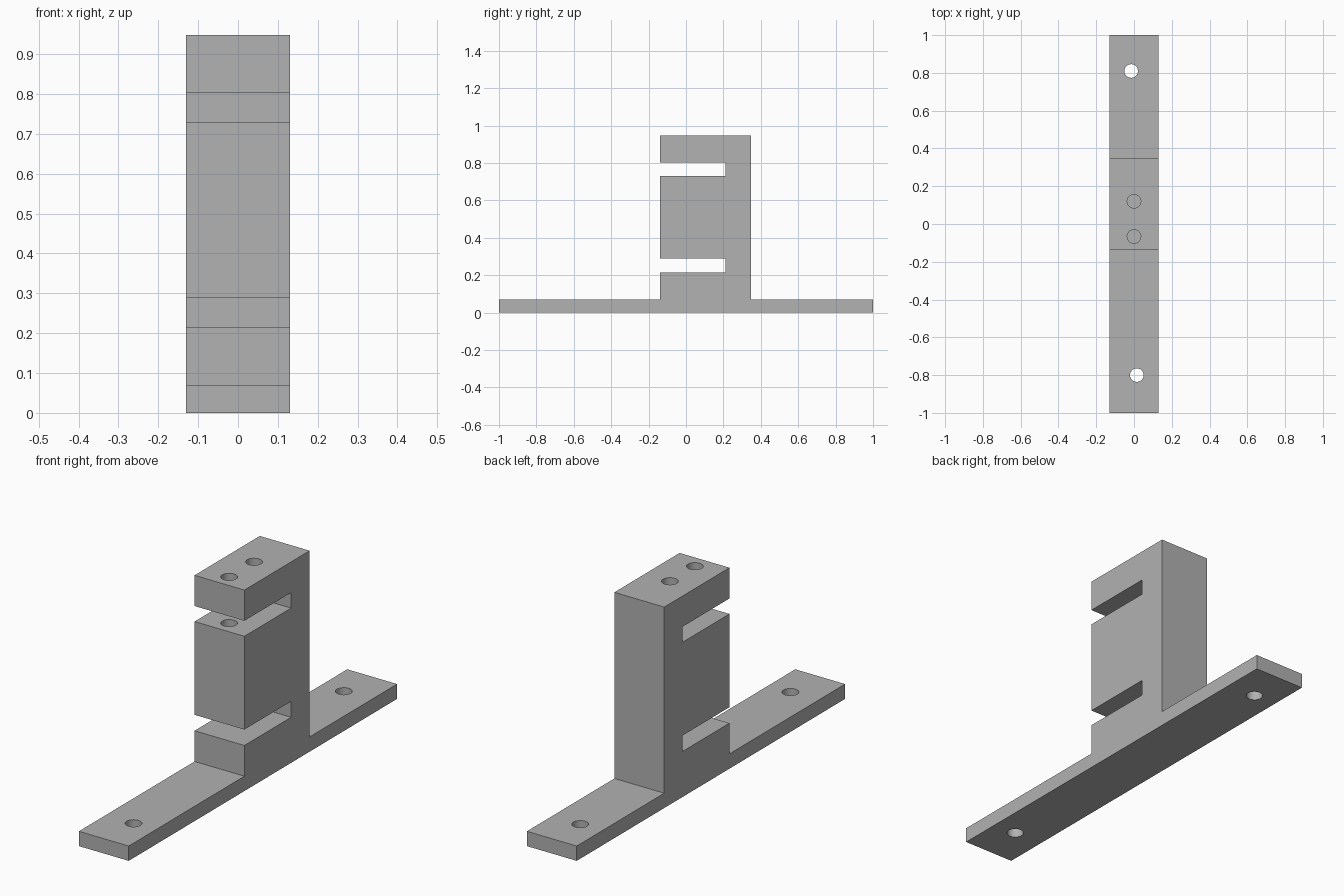
import bpy
import bmesh

cube = bpy.data.objects.get("Cube")
if cube:
    bpy.data.objects.remove(cube, do_unlink=True)

HALF_WIDTH = 0.13
BASE_TOP, TOP = 0.07, 0.948
FRONT, BACK, SLOT_END = -0.138, 0.348, 0.21
SLOTS = [(0.215, 0.29), (0.73, 0.803)]
HOLE_RADIUS = 0.036

grey = bpy.data.materials.new("mid grey")
grey.use_nodes = True
colour = (0.445, 0.445, 0.445, 1)
grey.diffuse_color = colour
grey.node_tree.nodes["Principled BSDF"].inputs["Base Color"].default_value = colour


def add_object(name, bm):
    bmesh.ops.recalc_face_normals(bm, faces=bm.faces)
    mesh = bpy.data.meshes.new(name)
    bm.to_mesh(mesh)
    bm.free()
    mesh.materials.append(grey)
    obj = bpy.data.objects.new(name, mesh)
    bpy.context.collection.objects.link(obj)
    return obj


# Side profile: long foot plate and an upright with two slots open to the front
profile = [(-1, 0), (-1, BASE_TOP), (FRONT, BASE_TOP)]
for low, high in SLOTS:
    profile += [(FRONT, low), (SLOT_END, low), (SLOT_END, high), (FRONT, high)]
profile += [(FRONT, TOP), (BACK, TOP), (BACK, BASE_TOP), (1, BASE_TOP), (1, 0)]

bm = bmesh.new()
face = bm.faces.new([bm.verts.new((-HALF_WIDTH, y, z)) for y, z in profile])
side = bmesh.ops.extrude_face_region(bm, geom=[face])
moved = [v for v in side["geom"] if isinstance(v, bmesh.types.BMVert)]
bmesh.ops.translate(bm, verts=moved, vec=(2 * HALF_WIDTH, 0, 0))
bracket = add_object("slotted_bracket", bm)


# Drilled holes
def drill(name, x, y, bottom, top):
    bm = bmesh.new()
    bmesh.ops.create_cone(bm, cap_ends=True, segments=48, radius1=HOLE_RADIUS,
                          radius2=HOLE_RADIUS, depth=top - bottom)
    bmesh.ops.translate(bm, verts=bm.verts, vec=(x, y, (top + bottom) / 2))
    cutter = add_object(name, bm)
    cutter.hide_render = True
    cutter.hide_set(True)
    cut = bracket.modifiers.new(name, "BOOLEAN")
    cut.operation = "DIFFERENCE"
    cut.solver = "EXACT"
    cut.object = cutter
    return cutter


cutters = [
    drill("front_mounting_hole", 0.015, -0.8, -0.1, 0.15),
    drill("back_mounting_hole", -0.015, 0.81, -0.1, 0.15),
    drill("front_pin_hole", 0, -0.066, 0.25, 1.1),
    drill("back_pin_hole", 0, 0.12, 0.25, 1.1),
]

# Bake the cuts, then remove the drills
bpy.context.view_layer.objects.active = bracket
bracket.select_set(True)
for cutter in cutters:
    bpy.ops.object.modifier_apply(modifier=cutter.name)
for cutter in cutters:
    bpy.data.objects.remove(cutter, do_unlink=True)
bpy.ops.object.shade_smooth_by_angle(angle=0.5)
